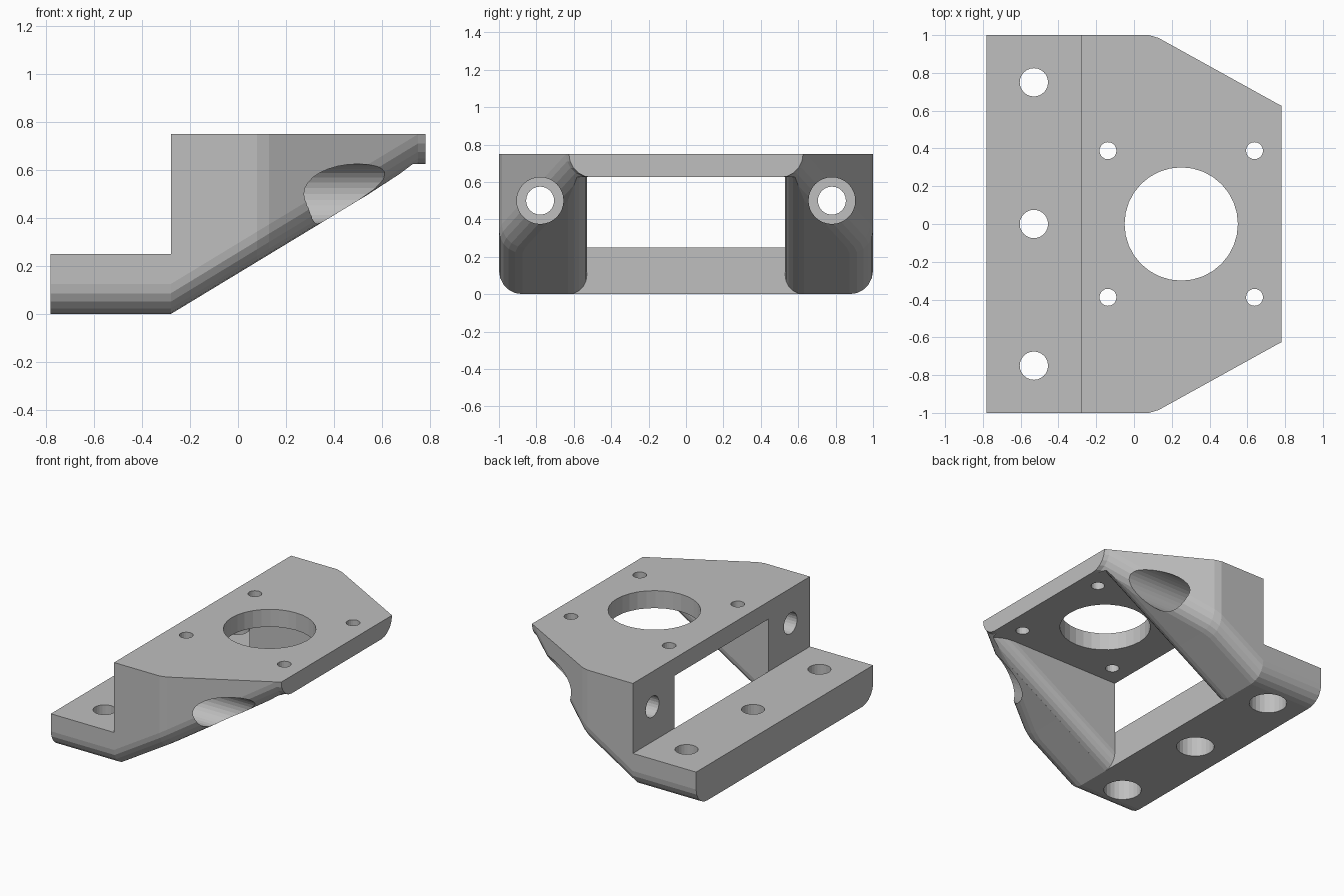
import bpy, bmesh, math
from mathutils import Matrix

if "Cube" in bpy.data.objects:
    bpy.data.objects.remove(bpy.data.objects["Cube"])

grey = bpy.data.materials.new("plain grey")
grey.use_nodes = True
grey.diffuse_color = (0.52, 0.52, 0.52, 1)
grey.node_tree.nodes["Principled BSDF"].inputs["Base Color"].default_value = (0.52, 0.52, 0.52, 1)


def finish(name, bm, helper=True):
    bmesh.ops.recalc_face_normals(bm, faces=bm.faces)
    mesh = bpy.data.meshes.new(name)
    bm.to_mesh(mesh)
    bm.free()
    mesh.materials.append(grey)
    obj = bpy.data.objects.new(name, mesh)
    bpy.context.collection.objects.link(obj)
    obj.hide_render = helper
    return obj


def loft(name, sections, helper=True):
    """Skin a row of (x, [(y, z), ...]) sections and cap both ends."""
    bm = bmesh.new()
    rings = [[bm.verts.new((x, y, z)) for y, z in pts] for x, pts in sections]
    for a, b in zip(rings, rings[1:]):
        for i in range(len(a)):
            j = (i + 1) % len(a)
            bm.faces.new((a[i], a[j], b[j], b[i]))
    bm.faces.new(rings[0])
    bm.faces.new(rings[-1])
    return finish(name, bm, helper)


def box(name, lo, hi):
    bm = bmesh.new()
    bmesh.ops.create_cube(bm, size=1)
    for v in bm.verts:
        v.co = [l if c < 0 else h for c, l, h in zip(v.co, lo, hi)]
    return finish(name, bm)


def drill(name, centre, radius, length, axis="Z", sides=24):
    bm = bmesh.new()
    turn = Matrix.Rotation(math.pi / 2, 4, "Y") if axis == "X" else Matrix()
    bmesh.ops.create_cone(bm, cap_ends=True, segments=sides, radius1=radius, radius2=radius,
                          depth=length, matrix=Matrix.Translation(centre) @ turn)
    return finish(name, bm)


def combine(target, tool, operation="DIFFERENCE"):
    mod = target.modifiers.new(tool.name, "BOOLEAN")
    mod.operation = operation
    mod.solver = "EXACT"
    mod.object = tool
    bpy.context.view_layer.objects.active = target
    bpy.ops.object.modifier_apply(modifier=mod.name)
    bpy.data.objects.remove(tool)


def mirrored(half):
    return half + [(-y, z) for y, z in reversed(half)]


def outer_section(half_width, bottom, r=0.125, steps=5):
    arc = [math.pi / 2 * i / steps for i in range(steps + 1)]
    return mirrored([(half_width, 0.75)] + [
        (half_width - r + r * math.cos(a), bottom + r - r * math.sin(a)) for a in arc])


def inner_section(bottom, wall=0.53, r=0.1, steps=5):
    arc = [math.pi / 2 * i / steps for i in range(steps + 1)]
    return mirrored([(wall, 1.2)] + [
        (wall + r - r * math.cos(a), bottom + r - r * math.sin(a)) for a in arc]
        + [(wall + r, -0.5)])


def slope(x):
    return max(0.0, (x + 0.28) * 0.607)


# Body with rounded lower edges, sloping underside and tapered end
outline = [(-0.78, 1), (-0.28, 1), (0.08, 1), (0.13, 0.985), (0.75, 0.642), (0.78, 0.626)]
body = loft("mounting_bracket",
            [(x, outer_section(w, min(slope(x), 0.624))) for x, w in outline], helper=False)

# Step above the base flange
combine(body, box("flange_step", (-2, -2, 0.25), (-0.28, 2, 2)))

# Open space between the ribs, flared along their lower inner edges
opening = loft("rib_opening", [(x, inner_section((x + 0.28) * 0.607)) for x in (-0.4, 1)])
combine(opening, box("opening_limit", (-0.28, -0.9, -0.3), (0.9, 0.9, 0.625)), "INTERSECT")
combine(body, opening)

# Motor opening and its four screw holes
combine(body, drill("motor_hole", (0.25, 0, 0.7), 0.3, 0.4, sides=32))
for sx in (-1, 1):
    for sy in (-1, 1):
        combine(body, drill("motor_screw_hole", (0.25 + sx * 0.388, sy * 0.388, 0.7), 0.045, 0.4, sides=20))

# Flange bolt holes, counterbored from below
for y in (-0.75, 0, 0.75):
    combine(body, drill("flange_hole", (-0.53, y, 0.1), 0.075, 0.6))
    combine(body, drill("flange_counterbore", (-0.53, y, -0.1), 0.125, 0.5))

# Wall bolt holes, counterbored through the ribs
for y in (-0.78, 0.78):
    combine(body, drill("wall_hole", (0, y, 0.5), 0.075, 1, "X"))
    combine(body, drill("wall_counterbore", (0.4225, y, 0.5), 0.1249, 1.155, "X", 32))
